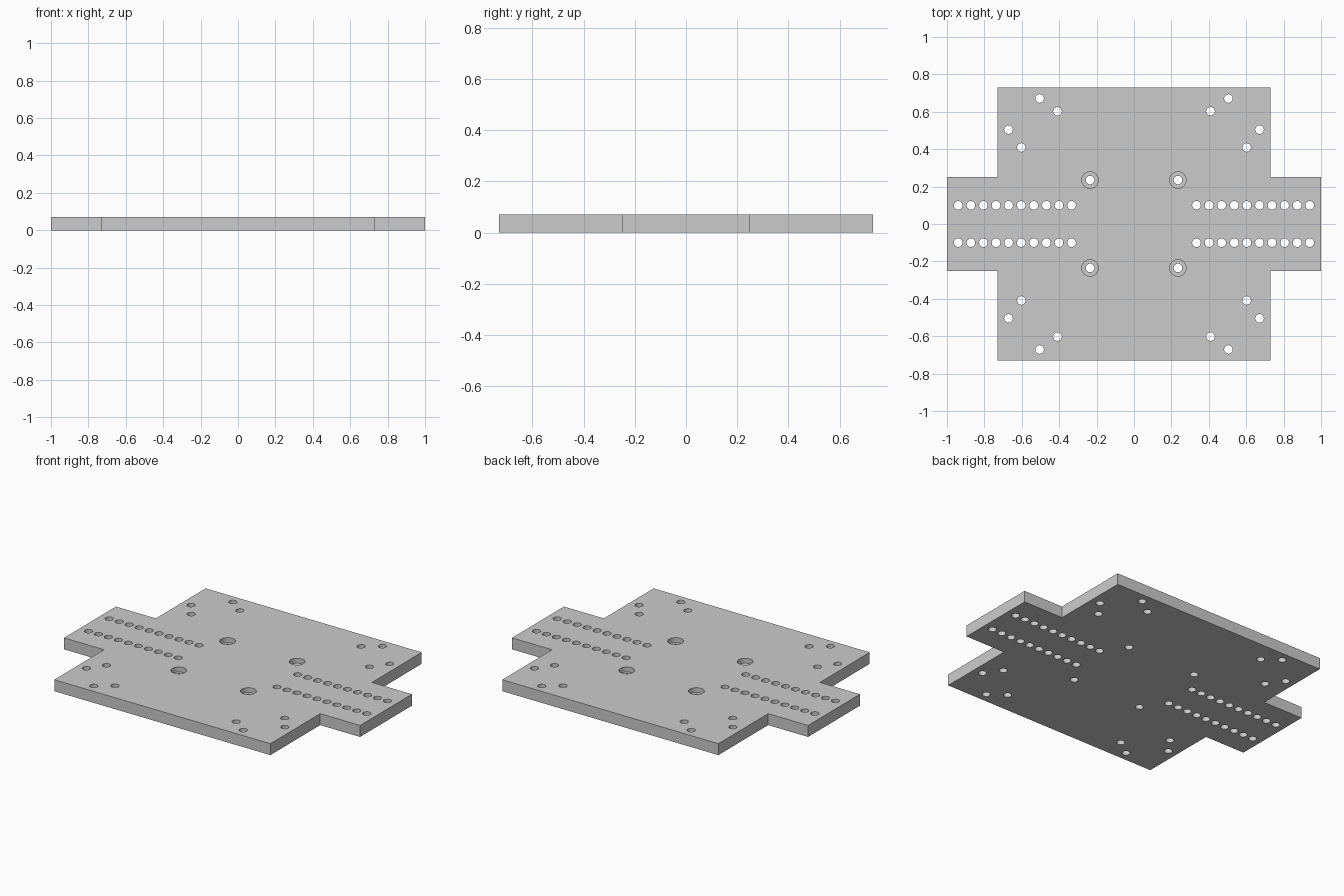
import bpy, bmesh
from math import sin, cos, tau

if "Cube" in bpy.data.objects:
    bpy.data.objects.remove(bpy.data.objects["Cube"])

T = 0.07          # plate thickness
R = 0.023         # drilled hole radius
SEG = 32


def make_object(name, bm):
    bmesh.ops.recalc_face_normals(bm, faces=bm.faces[:])
    mesh = bpy.data.meshes.new(name)
    bm.to_mesh(mesh)
    bm.free()
    obj = bpy.data.objects.new(name, mesh)
    bpy.context.collection.objects.link(obj)
    return obj


def add_drill(bm, x, y, profile):
    """Closed turned solid from (radius, z) steps, bottom to top."""
    rings = [[bm.verts.new((x + r * cos(tau * i / SEG), y + r * sin(tau * i / SEG), z))
              for i in range(SEG)] for r, z in profile]
    for a, b in zip(rings, rings[1:]):
        for i in range(SEG):
            j = (i + 1) % SEG
            bm.faces.new((a[i], a[j], b[j], b[i]))
    bm.faces.new(rings[0][::-1])
    bm.faces.new(rings[-1])


# Plate: square body with a tab on the left and right
quarter = [(1.0, 0.25), (0.73, 0.25), (0.73, 0.73)]
half = quarter + [(-x, y) for x, y in reversed(quarter)]
outline = half + [(-x, -y) for x, y in half]
bm = bmesh.new()
base = bm.faces.new([bm.verts.new((x, y, 0)) for x, y in outline])
top = bmesh.ops.extrude_face_region(bm, geom=[base])
bmesh.ops.translate(bm, vec=(0, 0, T),
                    verts=[g for g in top["geom"] if isinstance(g, bmesh.types.BMVert)])
plate = make_object("mounting_plate", bm)

# Drills: hole rows, corner holes and counterbored holes, in all four quadrants
through = [(R, -0.05), (R, T + 0.05)]
counterbore = [(R, -0.05), (R, T - 0.03), (0.044, T - 0.03), (0.044, T + 0.05)]
row = [(0.334 + 0.0673 * i, 0.1) for i in range(10)]
corner = [(0.505, 0.671), (0.671, 0.505), (0.409, 0.602), (0.602, 0.409)]
bm = bmesh.new()
for sx in (1, -1):
    for sy in (1, -1):
        for x, y in row + corner:
            add_drill(bm, sx * x, sy * y, through)
        add_drill(bm, sx * 0.235, sy * 0.235, counterbore)
drills = make_object("hole_cutter", bm)

# Cut the holes, then drop the cutter
cut = plate.modifiers.new("holes", "BOOLEAN")
cut.operation = "DIFFERENCE"
cut.solver = "EXACT"
cut.object = drills
bpy.context.view_layer.objects.active = plate
plate.select_set(True)
bpy.ops.object.modifier_apply(modifier=cut.name)
bpy.data.objects.remove(drills)
bpy.ops.object.shade_smooth_by_angle()
